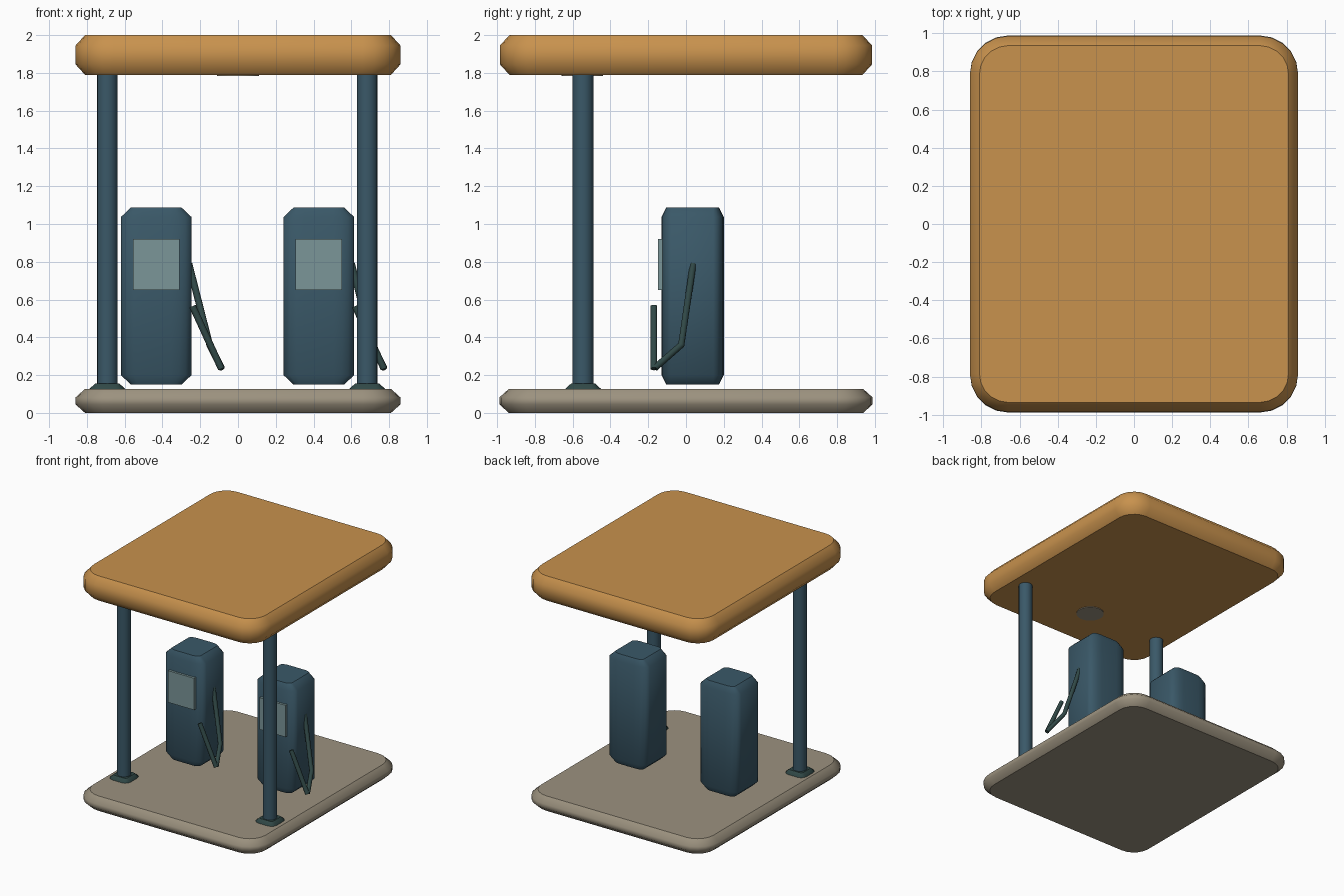
import bpy, bmesh, math
from mathutils import Vector

cube = bpy.data.objects.get("Cube")
if cube:
    bpy.data.objects.remove(cube, do_unlink=True)


def material(name, r, g, b):
    m = bpy.data.materials.new(name)
    m.use_nodes = True
    m.diffuse_color = (r, g, b, 1)
    m.node_tree.nodes["Principled BSDF"].inputs["Base Color"].default_value = (r, g, b, 1)
    return m


ORANGE = material("canopy_orange", .578, .287, .075)
STONE = material("warm_stone", .332, .287, .212)
BLUE = material("slate_blue", .042, .098, .138)
GLASS = material("screen_grey", .198, .305, .314)
DARK = material("dark_teal", .030, .065, .062)


def finish(name, bm, mat):
    bmesh.ops.recalc_face_normals(bm, faces=bm.faces)
    mesh = bpy.data.meshes.new(name)
    bm.to_mesh(mesh)
    bm.free()
    mesh.materials.append(mat)
    obj = bpy.data.objects.new(name, mesh)
    bpy.context.collection.objects.link(obj)
    return obj


def outline(hx, hy, rx, ry, segs):
    """Rounded rectangle, counter-clockwise."""
    pts = []
    for i, (sx, sy) in enumerate([(1, 1), (-1, 1), (-1, -1), (1, -1)]):
        for k in range(segs + 1):
            a = math.pi / 2 * (i + k / segs)
            pts.append((sx * (hx - rx) + rx * math.cos(a),
                        sy * (hy - ry) + ry * math.sin(a)))
    return pts


def slab(name, mat, centre, half, radius, inset, z0, z1, segs=5):
    """Rounded block with chamfered rims: smooth sides, flat caps."""
    bm = bmesh.new()
    ix, iy, iz = inset
    rings = []
    for z, t in [(z0, 1), (z0 + iz, 0), (z1 - iz, 0), (z1, 1)]:
        pts = outline(half[0] - ix * t, half[1] - iy * t,
                      radius[0] - ix * t, radius[1] - iy * t, segs)
        rings.append([bm.verts.new((centre[0] + x, centre[1] + y, z)) for x, y in pts])
    n = len(rings[0])
    for low, high in zip(rings, rings[1:]):
        for i in range(n):
            j = (i + 1) % n
            bm.faces.new((low[i], low[j], high[j], high[i])).smooth = True
    for ring in (rings[0], rings[-1]):
        cap = bm.faces.new(ring)
        for e in cap.edges:
            e.smooth = False
    return finish(name, bm, mat)


def rod(name, mat, points, radius, sides=16):
    """Mitred tube through a short list of points."""
    pts = [Vector(p) for p in points]
    bm = bmesh.new()
    rings = []
    for i, p in enumerate(pts):
        before = (p - pts[i - 1]).normalized() if i else (pts[1] - p).normalized()
        after = (pts[i + 1] - p).normalized() if i < len(pts) - 1 else before
        turn = (before + after).normalized()
        u = turn.cross(Vector((0, 1, 0))).normalized()
        v = turn.cross(u)
        angles = [2 * math.pi * k / sides for k in range(sides)]
        rings.append([bm.verts.new(p + radius * (u * math.cos(a) + v * math.sin(a)))
                      for a in angles])
    for a, b in zip(rings, rings[1:]):
        for k in range(sides):
            j = (k + 1) % sides
            bm.faces.new((a[k], a[j], b[j], b[k])).smooth = True
    for ring in (rings[0], rings[-1]):
        for e in bm.faces.new(ring).edges:
            e.smooth = False
    return finish(name, bm, mat)


def box(name, mat, centre, size):
    bm = bmesh.new()
    bmesh.ops.create_cube(bm, size=1)
    bmesh.ops.scale(bm, vec=size, verts=bm.verts)
    bmesh.ops.translate(bm, vec=centre, verts=bm.verts)
    return finish(name, bm, mat)


# Ground island and roof
slab("base", STONE, (0, 0), (.86, .988), (.2, .2), (.05, .05, .045), 0, .127)
slab("canopy", ORANGE, (0, 0), (.86, .985), (.2, .2), (.05, .05, .055), 1.79, 2)

# Round lamp under the roof, between the posts
rod("canopy_lamp", STONE, [(0, -.55, 1.784), (0, -.55, 1.80)], .11, 24)

# Posts and their feet
for side, x in (("right", -.692), ("left", .684)):
    rod(side + "_post", BLUE, [(x, -.545, .01), (x, -.545, 1.8)], .055)
    slab(side + "_post_foot", DARK, (x, -.545), (.094, .094), (.05, .05),
         (.03, .03, .027), .08, .155, 3)

# Pumps, each with a screen, a hose and a nozzle on its +x side
for side, x in (("right", -.433), ("left", .428)):
    slab(side + "_pump", BLUE, (x, .035), (.187, .165), (.11, .055),
         (.053, .025, .05), .15, 1.087, 4)
    box(side + "_screen", GLASS, (x, -.128, .785), (.246, .042, .27))
    rod(side + "_hose", DARK, [(x + .173, .038, .79), (x + .283, -.025, .36),
                               (x + .345, -.165, .238)], .018, 10)
    rod(side + "_nozzle", DARK, [(x + .192, -.17, .565), (x + .345, -.17, .233)], .018, 10)
